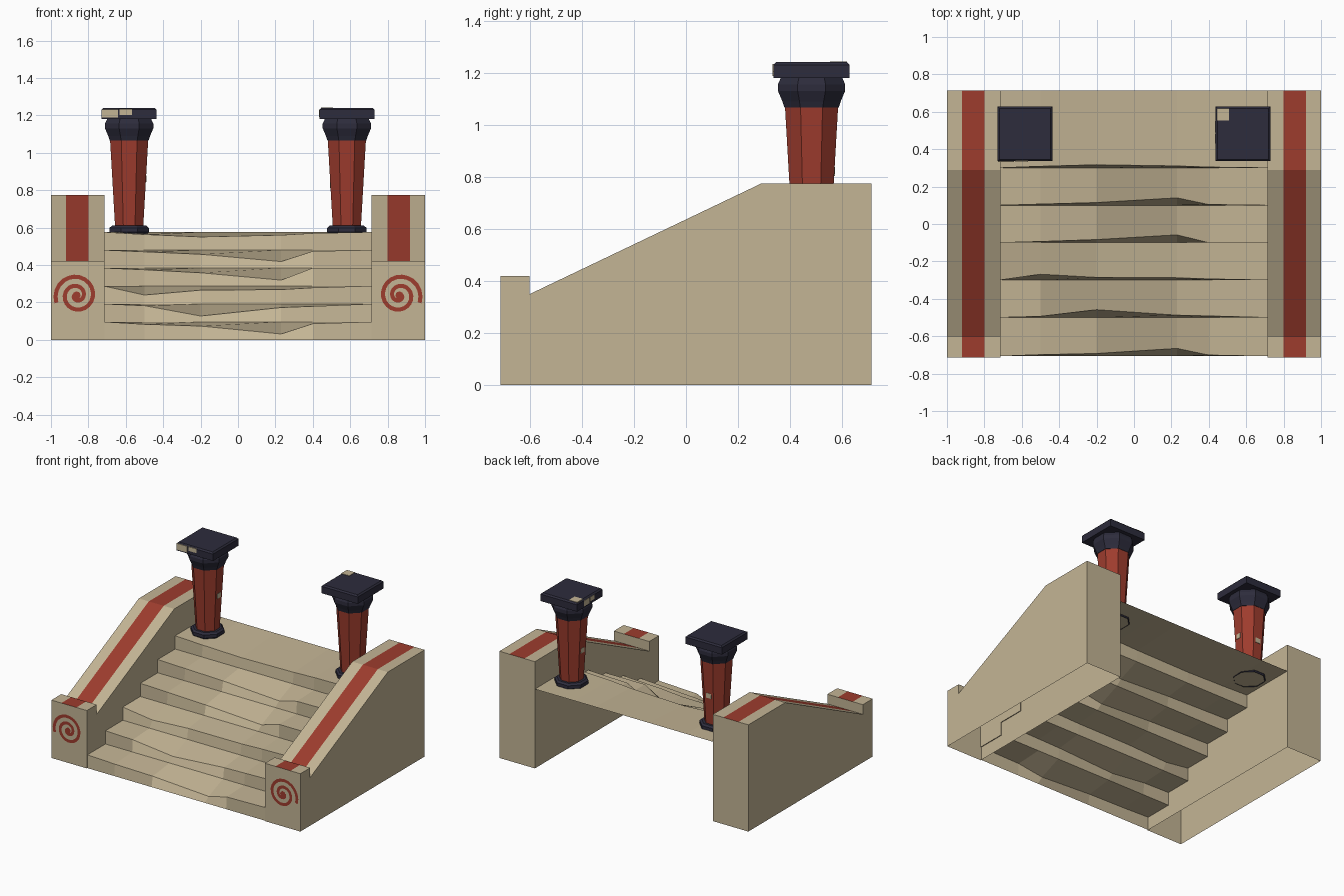
import bpy, bmesh, math
from mathutils import Matrix, Vector

if "Cube" in bpy.data.objects:
    bpy.data.objects.remove(bpy.data.objects["Cube"], do_unlink=True)


def make_material(name, rgb):
    m = bpy.data.materials.new(name)
    m.use_nodes = True
    m.diffuse_color = (*rgb, 1)
    m.node_tree.nodes["Principled BSDF"].inputs["Base Color"].default_value = (*rgb, 1)
    return m


STONE = make_material("sandstone", (0.55, 0.46, 0.30))
RED = make_material("red paint", (0.34, 0.045, 0.027))
DARK = make_material("dark slate", (0.026, 0.025, 0.045))


def finish(bm, name, mats, mirror=False, recalc=True):
    if recalc:
        bmesh.ops.recalc_face_normals(bm, faces=bm.faces)
    me = bpy.data.meshes.new(name)
    bm.to_mesh(me)
    bm.free()
    for m in mats:
        me.materials.append(m)
    ob = bpy.data.objects.new(name, me)
    bpy.context.collection.objects.link(ob)
    if mirror:
        ob.modifiers.new("Mirror", 'MIRROR')
    return ob


HALF = 0.713   # half depth of the whole staircase
INNER = 0.715  # inner side of the side walls

# Side walls: open-bottomed shells with a painted stripe along the top
profile = [(-HALF, 0), (-HALF, 0.42), (-0.6, 0.42), (-0.6, 0.35),
           (0.29, 0.775), (HALF, 0.775), (HALF, 0)]
striped = (1, 3, 4)
bm = bmesh.new()
columns = [[bm.verts.new((x, y, z)) for y, z in profile]
           for x in (INNER, 0.80, 0.92, 1.0)]
for c in range(3):
    for i in range(len(profile) - 1):
        a, b = columns[c], columns[c + 1]
        f = bm.faces.new((a[i], b[i], b[i + 1], a[i + 1]))
        f.material_index = int(c == 1 and i in striped)
bm.faces.new(columns[0])
bm.faces.new(columns[-1])
finish(bm, "side_walls", (STONE, RED), mirror=True)

# Worn steps: each nosing sags down and back at a few columns
xs = (-0.72, -0.5, -0.2, 0.23, 0.4, 0.72)
wear = [(0, 0.2, 0.35, 1, 0.15, 0),
        (0, 0.15, 1, 0.3, 0.2, 0),
        (0, 0.75, 0.35, 0.3, 0.15, 0),
        (0, 0.15, 0.4, 1, 0, 0),
        (0, 0.15, 0.35, 0.95, 0.1, 0),
        (0, 0.2, 0.4, 0.25, 0.1, 0)]
fronts = [-0.707, -0.5, -0.3, -0.1, 0.1, 0.3, HALF]
RISE = 0.096
bm = bmesh.new()
rows = [[bm.verts.new((x, fronts[0], 0)) for x in xs]]
for s, sag in enumerate(wear):
    top = RISE * (s + 1)
    rows.append([bm.verts.new((x, fronts[s] + 0.042 * w, top - 0.065 * w))
                 for x, w in zip(xs, sag)])
    rows.append([bm.verts.new((x, fronts[s + 1], top)) for x in xs])
for low, high in zip(rows, rows[1:]):
    for i in range(len(xs) - 1):
        bm.faces.new((low[i], low[i + 1], high[i + 1], high[i]))
finish(bm, "steps", (STONE,), recalc=False)

# Spiral emblems on the wall fronts
bm = bmesh.new()
TURNS, COUNT = 2.1, 44
pairs = []
for i in range(COUNT + 1):
    t = i / COUNT
    angle = math.radians(200) - t * TURNS * math.tau
    r = 0.115 * (1 - t) + 0.012 * t
    pairs.append([bm.verts.new((-0.863 + q * math.cos(angle), -HALF - 0.004,
                                0.237 + q * math.sin(angle)))
                  for q in (r - 0.011, r + 0.011)])
for p, q in zip(pairs, pairs[1:]):
    bm.faces.new((p[0], p[1], q[1], q[0]))
bmesh.ops.create_circle(bm, cap_ends=True, segments=8, radius=0.022,
                        matrix=Matrix.Translation((-0.863, -HALF - 0.005, 0.237))
                        @ Matrix.Rotation(math.pi / 2, 4, 'X'))
bmesh.ops.recalc_face_normals(bm, faces=bm.faces)
for f in bm.faces:
    if f.normal.y > 0:
        f.normal_flip()
finish(bm, "spiral_emblems", (RED,), mirror=True, recalc=False)


# Octagonal columns, flat side to the front; rings hold (half width, z)
def octagon_tube(name, rings, mat, x, y):
    bm = bmesh.new()
    loops = []
    for half, z in rings:
        r = half / math.cos(math.pi / 8)
        loops.append([bm.verts.new((x + r * math.cos((k + 0.5) * math.pi / 4),
                                    y + r * math.sin((k + 0.5) * math.pi / 4), z))
                      for k in range(8)])
    for a, b in zip(loops, loops[1:]):
        for k in range(8):
            n = (k + 1) % 8
            bm.faces.new((a[k], a[n], b[n], b[k]))
    return finish(bm, name, (mat,))


def box(name, centre, size, mat, bevel=0):
    bm = bmesh.new()
    bmesh.ops.create_cube(bm, size=1, matrix=Matrix.Translation(centre)
                          @ Matrix.Diagonal((*size, 1)))
    if bevel:
        edges = [e for e in bm.edges if all(v.co.z > centre[2] for v in e.verts)]
        bmesh.ops.bevel(bm, geom=edges, offset=bevel, segments=1, affect='EDGES')
    return finish(bm, name, (mat,))


PX, PY = 0.582, 0.482
for side, x in (("left", PX), ("right", -PX)):
    octagon_tube(side + "_column_base",
                 [(0.098, 0.565), (0.105, 0.575), (0.105, 0.598), (0.092, 0.61), (0.07, 0.61)],
                 DARK, x, PY)
    octagon_tube(side + "_column_shaft", [(0.075, 0.6), (0.102, 1.07)], RED, x, PY)
    octagon_tube(side + "_column_capital",
                 [(0.09, 1.065), (0.104, 1.066), (0.112, 1.09), (0.129, 1.13),
                  (0.129, 1.155), (0.118, 1.18)], DARK, x, PY)
    box(side + "_column_cap", (x, PY, 1.21), (0.293, 0.293, 0.06), DARK, 0.01)

# Chipped paint patches exposing stone
T = 0.006
EDGE = 0.1465
box("cap_front_chip_a", (-0.685, PY - EDGE, 1.21), (0.085, T, 0.045), STONE)
box("cap_front_chip_b", (-0.60, PY - EDGE, 1.218), (0.065, T, 0.03), STONE)
box("cap_top_chip", (0.475, 0.585, 1.24), (0.065, 0.065, T), STONE)
box("cap_side_chip_a", (PX - EDGE, 0.52, 1.21), (T, 0.06, 0.04), STONE)
box("cap_side_chip_b", (PX - EDGE, 0.455, 1.215), (T, 0.05, 0.03), STONE)


def shaft_half(z):
    return 0.075 + (z - 0.6) * 0.0575


for name, x, d, z in (("left_shaft_chip", PX, (-1, 0), 0.83),
                      ("right_shaft_chip_a", -PX, (1, 0), 0.86),
                      ("right_shaft_chip_b", -PX, (0, 1), 0.82)):
    dx, dy = d
    h = shaft_half(z)
    box(name, Vector((x + dx * h, PY + dy * h, z)),
        (T if dx else 0.04, T if dy else 0.04, 0.035), STONE)
